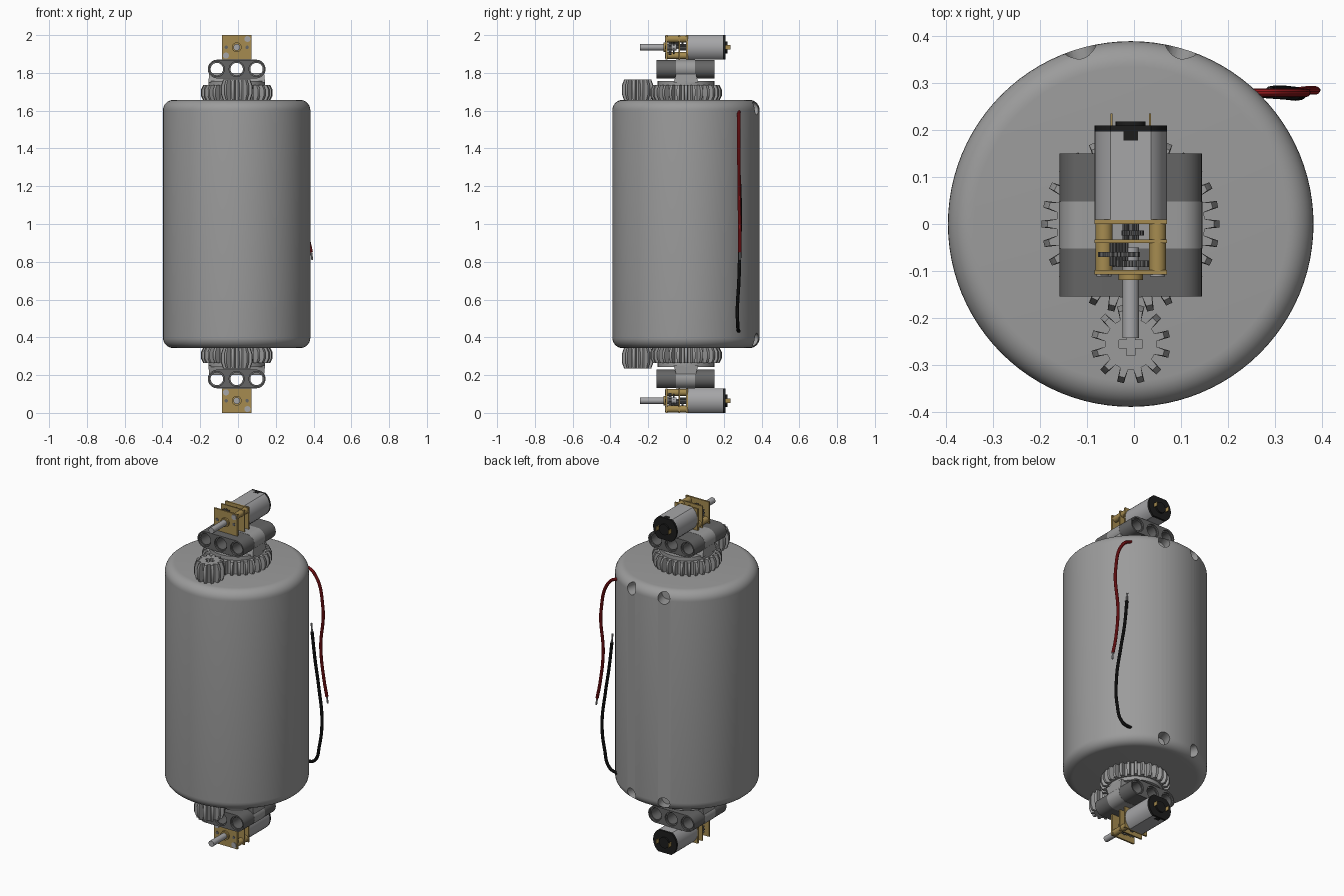
import bpy, bmesh
from math import sin, cos, pi, sqrt
from mathutils import Vector

if "Cube" in bpy.data.objects:
    bpy.data.objects.remove(bpy.data.objects["Cube"])

ORIGIN = Vector((-0.007, 0, 1))   # centre of the drum; both ends mirror about it
parts, cutters = [], []


def material(name, r, g, b):
    m = bpy.data.materials.new(name)
    m.use_nodes = True
    m.diffuse_color = (r, g, b, 1)
    m.node_tree.nodes["Principled BSDF"].inputs["Base Color"].default_value = (r, g, b, 1)
    return m


GREY = material("light_grey", .33, .33, .33)
DARK = material("dark_grey", .13, .13, .13)
STEEL = material("steel", .38, .38, .39)
BRASS = material("brass", .38, .26, .08)
BLACK = material("black", .012, .012, .012)
RED = material("red", .36, .012, .015)


# Outlines
def circle(r, n=32, x=0, y=0):
    return [(x + r * cos(2 * pi * i / n), y + r * sin(2 * pi * i / n)) for i in range(n)]


def rect(w, h, x=0, y=0):
    return [(x + i * w / 2, y + j * h / 2) for i, j in ((-1, -1), (1, -1), (1, 1), (-1, 1))]


def toothed(n, root, tip, phase=0):
    pts = []
    for i in range(n):
        for f, r in ((-.3, root), (-.17, tip), (.17, tip), (.3, root)):
            a = 2 * pi * (i + f + phase) / n
            pts.append((r * cos(a), r * sin(a)))
    return pts


def slot(half, r, n=16):
    ends = []
    for side in (1, -1):
        for i in range(n + 1):
            a = -pi / 2 + pi * i / n
            ends.append((side * (half + r * cos(a)), side * r * sin(a)))
    return ends


def flat_round(r, flat, n=12):
    # circle with the top and bottom cut flat
    w = sqrt(r * r - flat * flat)
    side = [(sqrt(r * r - v * v), v) for v in (flat * sin(pi / 2 * (2 * i / n - 1)) for i in range(n + 1))]
    assert w > 0
    return side + [(-u, -v) for u, v in side]


# Solid lofted through outlines [(outline, height), ...] along Z or Y
def loft(name, rings, mat, axis="Z", at=(0, 0, 0), mirror=True, cutter=False):
    bm = bmesh.new()
    loops = []
    for outline, h in rings:
        loops.append([bm.verts.new(Vector(at) + Vector((u, v, h) if axis == "Z" else (u, h, v)))
                      for u, v in outline])
    for a, b in zip(loops, loops[1:]):
        for i in range(len(a)):
            j = (i + 1) % len(a)
            bm.faces.new((a[i], a[j], b[j], b[i]))
    bm.faces.new(loops[0])
    bm.faces.new(loops[-1])
    bmesh.ops.recalc_face_normals(bm, faces=bm.faces)
    me = bpy.data.meshes.new(name)
    bm.to_mesh(me)
    bm.free()
    ob = bpy.data.objects.new(name, me)
    ob.location = ORIGIN
    bpy.context.collection.objects.link(ob)
    if cutter:
        ob.hide_render = True
        cutters.append(ob)
    else:
        me.materials.append(mat)
        parts.append((ob, mirror))
    return ob


def bar(name, outline, a, b, mat, axis="Z", **kw):
    return loft(name, [(outline, a), (outline, b)], mat, axis, **kw)


def cut(ob, cutter):
    m = ob.modifiers.new("cut", "BOOLEAN")
    m.operation, m.solver, m.object = "DIFFERENCE", "EXACT", cutter


# Drum with rounded rims and blind holes on the back
R, H, F = .39, .657, .055
rim = [(R - F + F * cos(a), H - F + F * sin(a)) for a in (pi / 2 * i / 8 for i in range(9))]
drum = loft("drum", [(circle(r, 96), -z) for r, z in reversed(rim)] +
            [(circle(r, 96), z) for r, z in rim], GREY, mirror=False)
for side in (-1, 1):
    for end in (-1, 1):
        hole = bar("drum_hole_cutter", circle(.034), .32, .45, None, "Y", cutter=True)
        hole.location = ORIGIN + Vector((0, 0, end * .612))
        hole.rotation_euler.z = side * .28
        cut(drum, hole)


# Bevelled gears
def gear(name, n, root, tip, z0, z1, bevel, at, phase=0):
    q = (z1 - z0) * .3
    small, full = toothed(n, root, tip - bevel, phase), toothed(n, root, tip, phase)
    return loft(name, [(small, z0), (full, z0 + q), (full, z1 - q), (small, z1)], GREY, at=at)


gear("ring_gear", 28, .158, .19, .655, .735, .012, (0, 0, 0))
pinion = gear("pinion", 12, .055, .085, .655, .765, .012, (0, -.256, 0), .5)
for w, h in ((.05, .018), (.018, .05)):
    cut(pinion, bar("axle_cutter", rect(w, h, 0, -.256), .73, .8, None, cutter=True))

# Turntable top and its bracket
bar("turntable_disc", circle(.15, 48), .73, .757, GREY)
loft("bracket_foot", [(rect(.3, .13), .75), (rect(.29, .1), .8)], GREY)
bracket = bar("bracket", slot(.103, .05), -.0525, .0475, GREY, "Y", at=(0, 0, .82))

# Drilled beams on both sides of the bracket
beams = [bar("front_beam", slot(.103, .049), -.155, -.0525, DARK, "Y", at=(0, 0, .82)),
         bar("back_beam", slot(.103, .049), .0475, .15, DARK, "Y", at=(0, 0, .82))]
for i in (-1, 0, 1):
    bore = bar("bore_cutter", circle(.033), -.3, .3, None, "Y", at=(i * .105, 0, .82), cutter=True)
    for ob in beams + [bracket]:
        cut(ob, bore)
    for ob, y in zip(beams, (-.155, .15)):
        cut(ob, bar("rim_cutter", circle(.04), y - .01, y + .01, None, "Y",
                    at=(i * .105, 0, .82), cutter=True))

# Motor: can, end cap, boss and terminals
AX = (0, 0, .9355)
can = flat_round(.0775, .0645)
bar("motor_can", can, .008, .197, STEEL, "Y", at=AX)
bar("motor_end_cap", can, .197, .21, BLACK, "Y", at=AX)
bar("motor_boss", circle(.032), .21, .219, BLACK, "Y", at=AX)
bar("end_cap_tab", rect(.03, .004, 0, .0635), .178, .2, BLACK, "Y", at=AX)
for side in (-1, 1):
    bar("terminal", rect(.005, .024, side * .041), .205, .236, BRASS, "Y", at=AX)

# Gearbox: plates, posts, screws, small gears, output shaft
for name, a, b in (("rear_plate", 0, .01), ("middle_plate", -.041, -.033), ("front_plate", -.108, -.098)):
    bar(name, rect(.155, .129), a, b, BRASS, "Y", at=AX)
for side in (-1, 1):
    spot = dict(x=side * .057, y=side * .044)
    bar("gearbox_post", circle(.0185, 20, **spot), -.1, .002, BRASS, "Y", at=AX)
    bar("screw_head", circle(.016, 20, **spot), -.112, -.107, STEEL, "Y", at=AX)
    bar("plate_pin", circle(.009, 16, side * .055, 0), -.11, -.107, DARK, "Y", at=AX)
for name, x, z, r, a, b in (("motor_pinion", 0, 0, .018, -.033, 0),
                            ("first_gear", .004, .03, .024, -.024, -.014),
                            ("second_gear", -.025, .01, .045, -.07, -.06),
                            ("second_gear_pinion", -.025, .01, .02, -.09, -.041),
                            ("output_gear", 0, 0, .04, -.092, -.078)):
    bar(name, toothed(16, r * .85, r), a, b, DARK, "Y", at=(x, 0, AX[2] + z))
bar("shaft_collar", circle(.026), -.119, -.107, BRASS, "Y", at=AX)
bar("output_shaft", circle(.0175), -.243, -.05, STEEL, "Y", at=AX)


# Loose wires with bare ends
def wire(name, pts, r, mat):
    cu = bpy.data.curves.new(name, "CURVE")
    cu.dimensions = "3D"
    cu.bevel_depth, cu.bevel_resolution, cu.use_fill_caps = r, 3, True
    sp = cu.splines.new("BEZIER")
    sp.bezier_points.add(len(pts) - 1)
    for bp, p in zip(sp.bezier_points, pts):
        bp.co = p
        bp.handle_left_type = bp.handle_right_type = "AUTO"
    cu.materials.append(mat)
    ob = bpy.data.objects.new(name, cu)
    ob.location = ORIGIN
    bpy.context.collection.objects.link(ob)
    parts.append((ob, False))


red = [(.25, .28, .6), (.315, .28, .565), (.372, .28, .38), (.357, .282, .13), (.375, .285, -.05), (.395, .285, -.15)]
black = [(.25, .28, -.57), (.32, .275, -.55), (.355, .272, -.45), (.366, .28, -.3),
         (.34, .285, -.1), (.315, .287, .05), (.297, .285, .21)]
wire("red_wire", red, .009, RED)
wire("black_wire", black, .009, BLACK)
wire("red_wire_end", [red[-1], (.4, .286, -.19)], .005, STEEL)
wire("black_wire_end", [black[-1], (.293, .285, .26)], .005, STEEL)

# Mirror to the other end, apply everything, smooth the round surfaces
bpy.ops.object.select_all(action="DESELECT")
for ob, mirror in parts:
    if mirror:
        m = ob.modifiers.new("mirror", "MIRROR")
        m.use_axis = (False, False, True)
        m.use_mirror_merge = False
    ob.select_set(True)
bpy.context.view_layer.objects.active = drum
bpy.ops.object.convert(target="MESH")
bpy.ops.object.shade_smooth_by_angle(angle=pi / 6)
for ob in cutters:
    bpy.data.objects.remove(ob)
